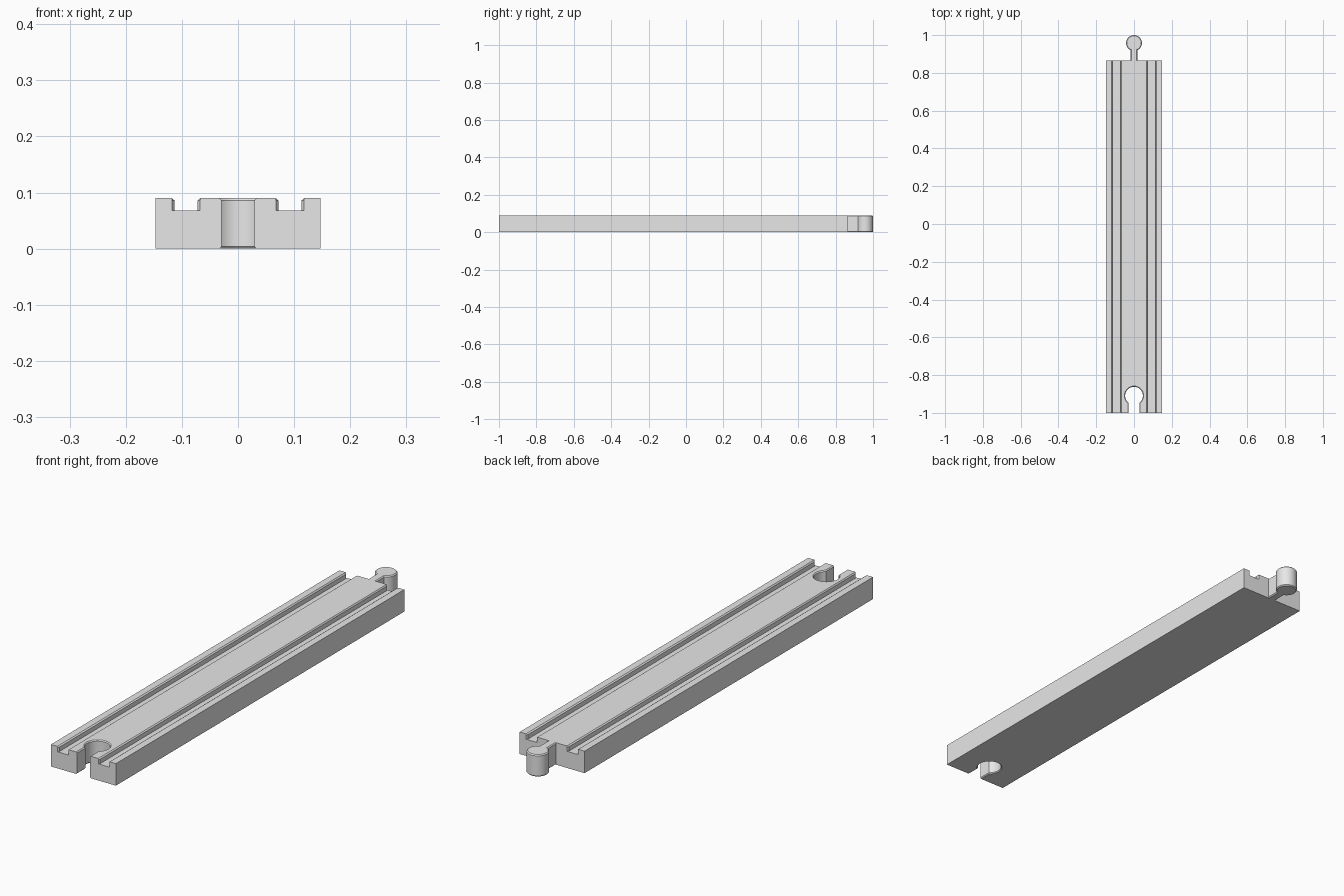
import bpy, bmesh, math

if "Cube" in bpy.data.objects:
    bpy.data.objects.remove(bpy.data.objects["Cube"])

HALF, TOP, FLOOR = 0.147, 0.09, 0.068      # block half width, deck height, groove floor
FRONT, BACK = -1.0, 0.866                  # ends of the block
CHAMFER = 0.004

grey = bpy.data.materials.new("plain grey")
grey.use_nodes = True
grey.diffuse_color = (0.8, 0.8, 0.8, 1)
grey.node_tree.nodes["Principled BSDF"].inputs["Base Color"].default_value = (0.8, 0.8, 0.8, 1)


def loft(name, rings):
    """Join equal-length rings of points into a closed solid."""
    bm = bmesh.new()
    loops = [[bm.verts.new(p) for p in ring] for ring in rings]
    n = len(loops[0])
    for a, b in zip(loops, loops[1:]):
        for i in range(n):
            j = (i + 1) % n
            bm.faces.new((a[i], a[j], b[j], b[i]))
    bm.faces.new(loops[0])
    bm.faces.new(loops[-1])
    bmesh.ops.recalc_face_normals(bm, faces=bm.faces)
    mesh = bpy.data.meshes.new(name)
    bm.to_mesh(mesh)
    bm.free()
    obj = bpy.data.objects.new(name, mesh)
    bpy.context.collection.objects.link(obj)
    mesh.materials.append(grey)
    return obj


def section(y, flare):
    """Block cross-section with two wheel grooves; flare widens the groove walls."""
    inner, outer = 0.072 - flare, 0.113 + flare
    edge = TOP - CHAMFER
    half = [(0.067, TOP), (inner, edge), (inner, FLOOR),
            (outer, FLOOR), (outer, edge), (0.1185, TOP), (HALF, TOP), (HALF, 0)]
    points = half + [(-x, z) for x, z in reversed(half)]
    return [(x, y, z) for x, z in points]


def keyhole(radius, neck, centre, end, z, grow):
    """Round head with a straight neck running towards -y."""
    r, w = radius + grow, neck + grow
    gap = math.asin(w / r)
    steps = 40
    ring = [(-w, end, z)]
    for i in range(steps + 1):
        a = gap + (2 * math.pi - 2 * gap) * i / steps
        ring.append((-r * math.sin(a), centre - r * math.cos(a), z))
    ring.append((w, end, z))
    return ring


def smooth(obj):
    bpy.ops.object.select_all(action='DESELECT')
    obj.select_set(True)
    bpy.context.view_layer.objects.active = obj
    bpy.ops.object.shade_smooth_by_angle(angle=math.radians(30))


# Long grooved block, with grooves flared at both ends
block = loft("track_block", [section(FRONT, 0.0045), section(FRONT + 0.006, 0),
                             section(BACK - 0.006, 0), section(BACK, 0.0045)])

# Keyhole socket cut through the front end, with chamfered rims
layers = [(-CHAMFER, 2 * CHAMFER), (CHAMFER, 0), (TOP - CHAMFER, 0), (TOP + CHAMFER, 2 * CHAMFER)]
cutter = loft("socket_cutter", [keyhole(0.047, 0.029, -0.909, -1.03, z, g) for z, g in layers])
cutter.hide_render = True
cut = block.modifiers.new("socket", 'BOOLEAN')
cut.operation = 'DIFFERENCE'
cut.solver = 'EXACT'
cut.object = cutter
bpy.context.view_layer.objects.active = block
bpy.ops.object.modifier_apply(modifier=cut.name)
bpy.data.objects.remove(cutter)
smooth(block)

# Matching connector peg on the back end
layers = [(0, -CHAMFER), (CHAMFER, 0), (TOP - CHAMFER, 0), (TOP, -CHAMFER)]
peg = loft("connector_peg", [keyhole(0.042, 0.018, 0.958, BACK - 0.005, z, g) for z, g in layers])
smooth(peg)
